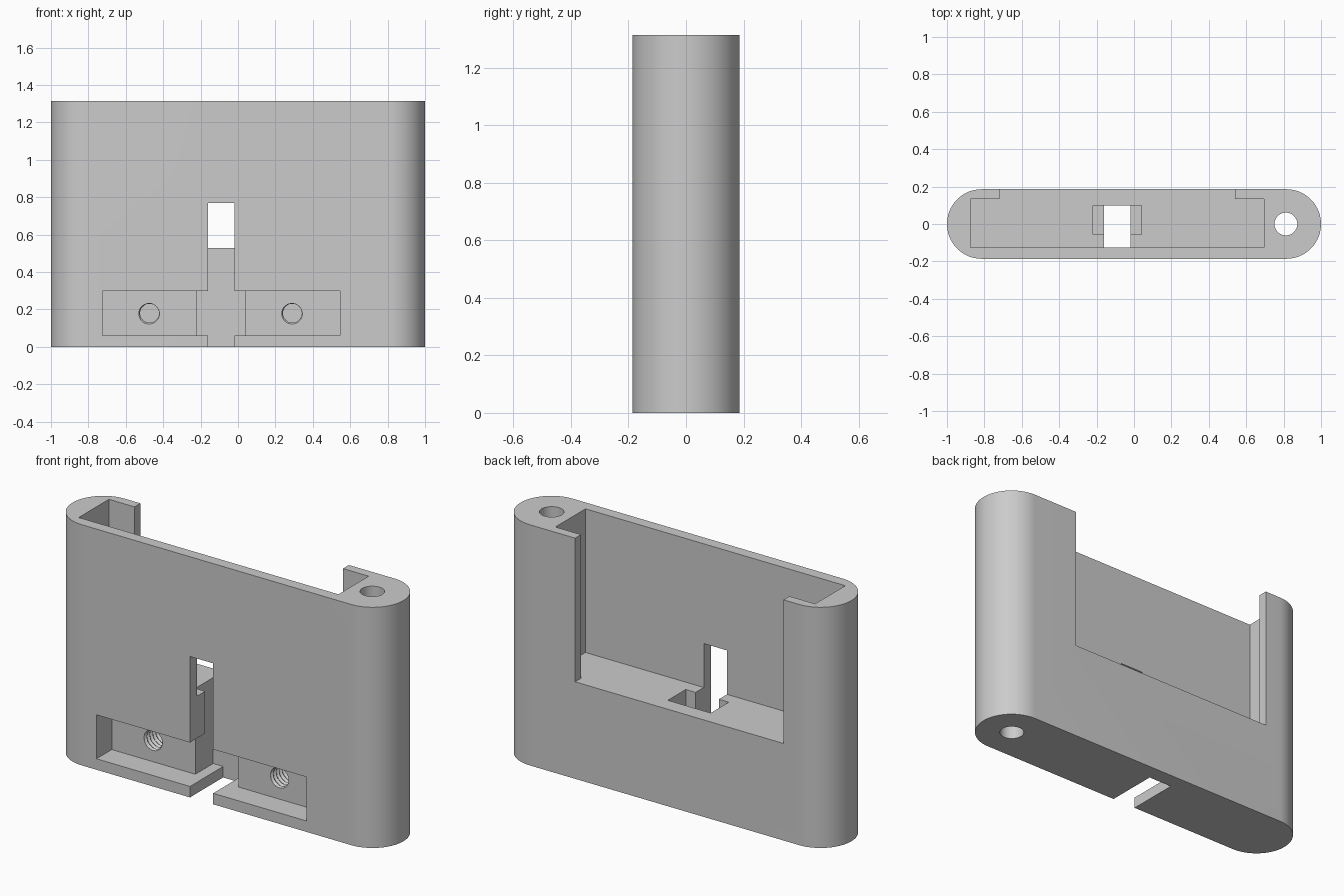
import bpy, bmesh, math

cube = bpy.data.objects.get("Cube")
if cube:
    bpy.data.objects.remove(cube, do_unlink=True)

LENGTH, RADIUS, HEIGHT = 2.0, 0.186, 1.315
FLOOR = 0.53          # floor of the main cavity
POCKET_BACK = -0.055  # depth of the front pockets

grey = bpy.data.materials.new("plain grey")
grey.use_nodes = True
colour = (0.6, 0.6, 0.6, 1)
grey.diffuse_color = colour
grey.node_tree.nodes["Principled BSDF"].inputs["Base Color"].default_value = colour


def make_object(name, bm):
    bmesh.ops.recalc_face_normals(bm, faces=bm.faces)
    mesh = bpy.data.meshes.new(name)
    bm.to_mesh(mesh)
    bm.free()
    mesh.materials.append(grey)
    obj = bpy.data.objects.new(name, mesh)
    bpy.context.scene.collection.objects.link(obj)
    return obj


def loft(name, rings):
    """Skin a stack of equal rings and cap both ends."""
    bm = bmesh.new()
    loops = [[bm.verts.new(p) for p in ring] for ring in rings]
    n = len(loops[0])
    for a, b in zip(loops, loops[1:]):
        for i in range(n):
            j = (i + 1) % n
            bm.faces.new((a[i], a[j], b[j], b[i]))
    bm.faces.new(loops[0])
    bm.faces.new(loops[-1])
    return make_object(name, bm)


def box(name, x, y, z):
    corners = [(x[0], y[0]), (x[1], y[0]), (x[1], y[1]), (x[0], y[1])]
    return loft(name, [[(px, py, h) for px, py in corners] for h in z])


def circle(cx, cy, r, n=48):
    return [(cx + r * math.cos(math.tau * i / n),
             cy + r * math.sin(math.tau * i / n)) for i in range(n)]


def threaded_hole(name, cx, cz):
    """Blind hole along y with a helical groove."""
    n, steps, pitch, start, end = 32, 8, 0.025, POCKET_BACK - 0.02, 0.1
    count = round((end - start) / pitch * steps)
    rings = []
    for k in range(count + 1):
        ring = []
        for i in range(n):
            turn = (k / steps + i / n) % 1
            r = 0.05 + 0.01 * (1 - abs(2 * turn - 1))
            a = math.tau * i / n
            ring.append((cx + r * math.cos(a), start + k * pitch / steps,
                         cz + r * math.sin(a)))
        rings.append(ring)
    return loft(name, rings)


# Body: upright block with rounded ends
half = LENGTH / 2 - RADIUS
arc = 40
outline = []
for side in (1, -1):
    for i in range(arc + 1):
        a = math.pi * i / arc - math.pi / 2
        outline.append((side * (half + RADIUS * math.cos(a)),
                        side * RADIUS * math.sin(a)))
body = loft("holder_body", [[(x, y, z) for x, y in outline] for z in (0, HEIGHT)])

top = HEIGHT + 0.1
cutters = [
    # Main cavity and the opening in the back wall
    box("cavity", (-0.875, 0.695), (-0.125, 0.135), (FLOOR, top)),
    box("back_opening", (-0.72, 0.54), (0.0, 0.3), (FLOOR, top)),
    # Cable slot, its wider inner channel and the front pocket
    box("cable_slot", (-0.16, -0.02), (-0.3, 0.1), (-0.1, 0.77)),
    box("plug_channel", (-0.22, 0.04), (POCKET_BACK, 0.1), (0.06, FLOOR + 0.05)),
    box("front_pocket", (-0.725, 0.545), (-0.3, POCKET_BACK + 0.001), (0.06, 0.3)),
    # Vertical hole through the left end
    loft("rod_hole", [[(x, y, z) for x, y in circle(0.812, 0, 0.061)]
                      for z in (-0.1, top)]),
    # Screw holes
    threaded_hole("right_screw_hole", -0.473, 0.18),
    threaded_hole("left_screw_hole", 0.291, 0.18),
]

bpy.context.view_layer.objects.active = body
for cutter in cutters:
    cutter.hide_render = True
    mod = body.modifiers.new(cutter.name, "BOOLEAN")
    mod.operation = "DIFFERENCE"
    mod.solver = "EXACT"
    mod.object = cutter
    bpy.ops.object.modifier_apply(modifier=mod.name)
    bpy.data.objects.remove(cutter, do_unlink=True)

bpy.ops.object.select_all(action="DESELECT")
body.select_set(True)
bpy.ops.object.shade_smooth_by_angle(angle=math.radians(30))
